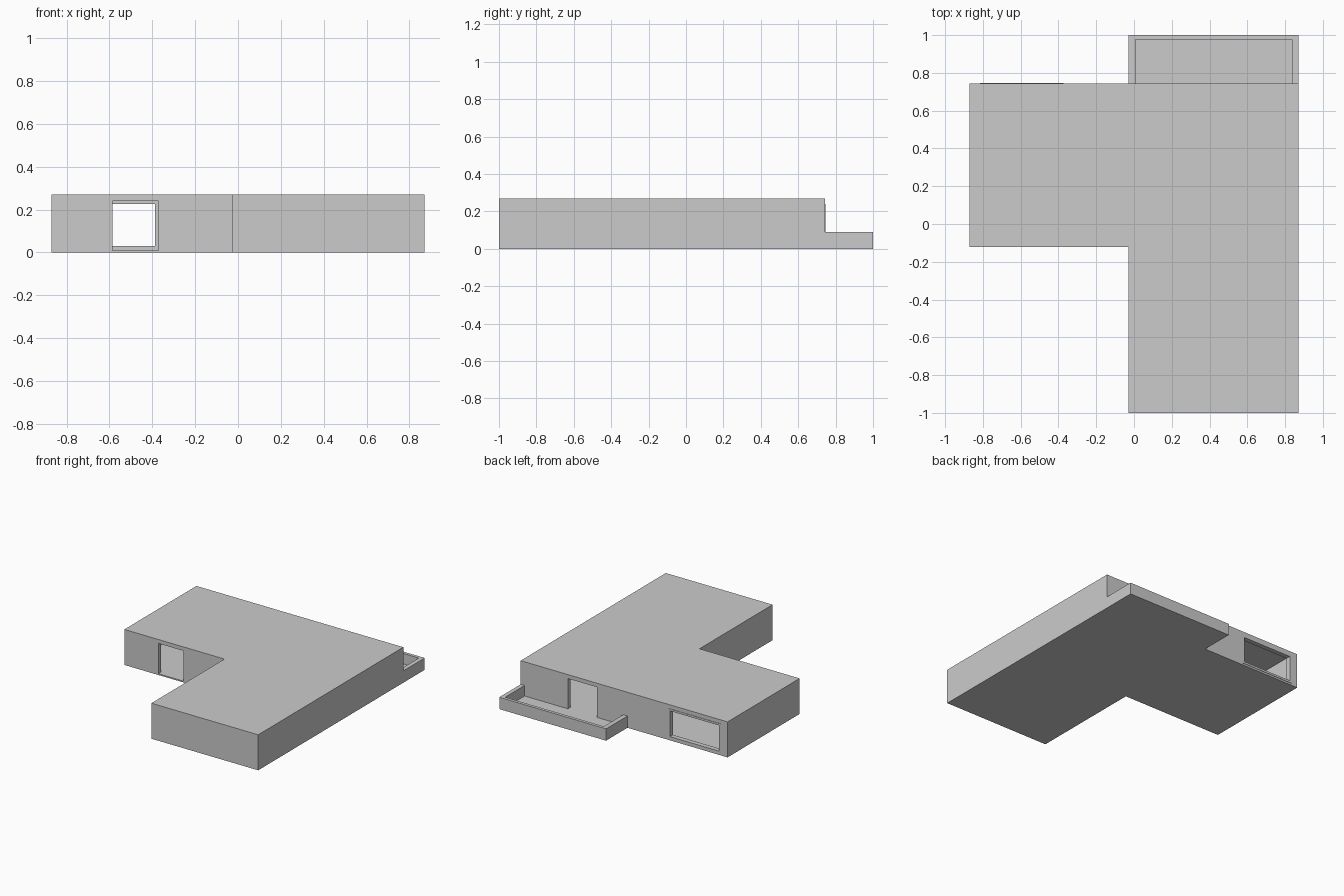
import bpy, bmesh

if "Cube" in bpy.data.objects:
    bpy.data.objects.remove(bpy.data.objects["Cube"])

T = 0.033                      # wall thickness
H = 0.27                       # storey height
SLAB = 0.01                    # floor and roof thickness
L, M, R = -0.87, -0.028, 0.87  # x of left wing, inner corner, right side
F, N, B = -1.0, -0.122, 0.743  # y of front, inner corner, back wall


def prism(name, outline, z0, z1):
    """Vertical prism over an xy outline."""
    bm = bmesh.new()
    face = bm.faces.new([bm.verts.new((x, y, z0)) for x, y in outline])
    ext = bmesh.ops.extrude_face_region(bm, geom=[face])
    for v in ext["geom"]:
        if isinstance(v, bmesh.types.BMVert):
            v.co.z = z1
    bmesh.ops.recalc_face_normals(bm, faces=bm.faces)
    mesh = bpy.data.meshes.new(name)
    bm.to_mesh(mesh)
    bm.free()
    ob = bpy.data.objects.new(name, mesh)
    bpy.context.collection.objects.link(ob)
    return ob


def box(name, x0, x1, y0, y1, z0, z1):
    return prism(name, [(x0, y0), (x1, y0), (x1, y1), (x0, y1)], z0, z1)


def cut(target, cutter):
    """Subtract the cutter, then discard it."""
    cutter.hide_render = True
    mod = target.modifiers.new("cut", "BOOLEAN")
    mod.operation, mod.solver, mod.object = "DIFFERENCE", "EXACT", cutter
    bpy.context.view_layer.objects.active = target
    bpy.ops.object.modifier_apply(modifier=mod.name)
    bpy.data.objects.remove(cutter)


def ell(t):
    """L-shaped plan, inset by t."""
    return [(L + t, N + t), (M + t, N + t), (M + t, F + t),
            (R - t, F + t), (R - t, B - t), (L + t, B - t)]


# Hollow L-shaped house
house = prism("house_shell", ell(0), 0, H)
cut(house, prism("room_space", ell(T), SLAB, H - SLAB))

# Front door, balcony door and back window openings
cut(house, box("front_door", -0.585, -0.372, N - 0.05, N + 0.06, SLAB, 0.24))
cut(house, box("balcony_door", 0.228, 0.473, B - 0.06, B + 0.05, SLAB, 0.24))
cut(house, box("back_window", -0.815, -0.372, B - 0.06, B + 0.05, 0.014, 0.24))

# Window frame, standing slightly proud of the wall
frame = box("window_frame", -0.815, -0.372, B - T, B + 0.003, 0.014, 0.24)
cut(frame, box("frame_hole", -0.80, -0.387, B - 0.1, B + 0.1, 0.03, 0.225))

# Balcony tray with a low parapet on three sides
balcony = box("balcony", M, R, B, 1.0, 0, 0.09)
cut(balcony, box("balcony_space", M + 0.035, R - T, B - 0.1, 0.976, SLAB, 0.2))
